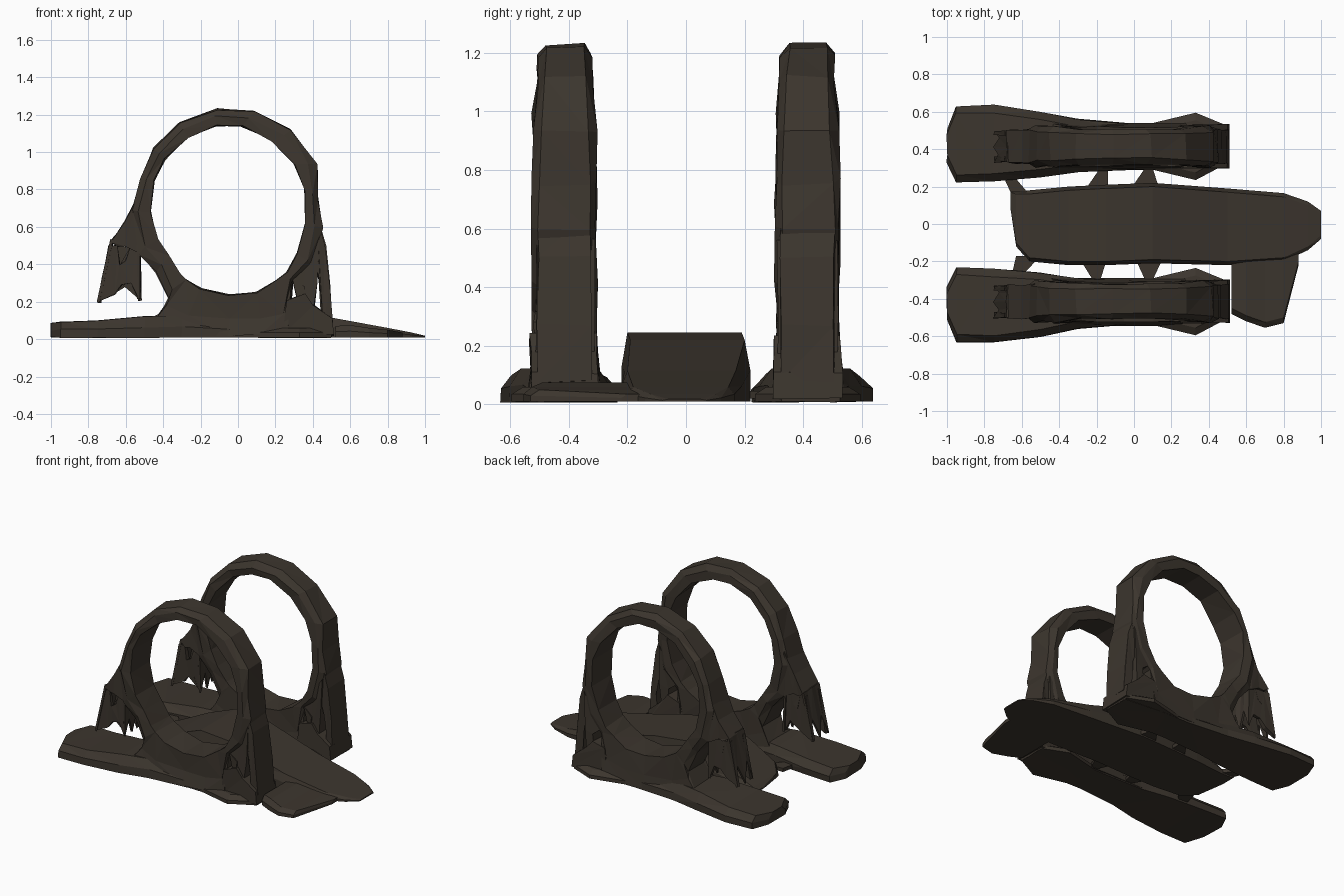
import bpy, bmesh, random
from mathutils import Vector

if "Cube" in bpy.data.objects:
    bpy.data.objects.remove(bpy.data.objects["Cube"])

random.seed(4)
mat = bpy.data.materials.new("dark brown rock")
mat.diffuse_color = (0.045, 0.036, 0.027, 1)
mat.use_nodes = True
mat.node_tree.nodes["Principled BSDF"].inputs["Base Color"].default_value = mat.diffuse_color


def finish(name, bm, jitter=0.0):
    for v in bm.verts:
        v.co += Vector([random.uniform(-jitter, jitter) for _ in range(3)])
        v.co.z = max(v.co.z, 0.0)
    bmesh.ops.triangulate(bm, faces=[f for f in bm.faces if len(f.verts) > 3])
    bmesh.ops.recalc_face_normals(bm, faces=bm.faces)
    me = bpy.data.meshes.new(name)
    bm.to_mesh(me)
    bm.free()
    me.materials.append(mat)
    ob = bpy.data.objects.new(name, me)
    bpy.context.collection.objects.link(ob)
    return ob


def loft(name, sections, closed=False, jitter=0.0):
    """Skin equal-length sections; cap the ends unless closed."""
    bm = bmesh.new()
    rows = [[bm.verts.new(p) for p in s] for s in sections]
    n = len(rows[0])
    for i in range(len(rows) if closed else len(rows) - 1):
        a, b = rows[i], rows[(i + 1) % len(rows)]
        for k in range(n):
            bm.faces.new((a[k], a[(k + 1) % n], b[(k + 1) % n], b[k]))
    if not closed:
        bm.faces.new(rows[0])
        bm.faces.new(rows[-1])
    return finish(name, bm, jitter)


def slab(name, stations, inset=0.04, jitter=0.0):
    """Stations of (x, y0, y1, top height), with sloped sides."""
    secs = []
    for x, y0, y1, t in stations:
        i = min(inset, (y1 - y0) / 4)
        z = 0.01 + (t - 0.01) * 0.5
        secs.append([(x, y0, .01), (x, y0, z), (x, y0 + i, t),
                     (x, y1 - i, t), (x, y1, z), (x, y1, .01)])
    return loft(name, secs, jitter=jitter)


def prism(name, pts, y0, y1, jitter=0.006):
    return loft(name, [[(x, y, z) for x, z in pts] for y in (y0, y1)], jitter=jitter)


def curtain(name, top, bottom, ys):
    """Ragged hanging sheet with a zigzag lower edge."""
    bm = bmesh.new()
    a = [bm.verts.new((top[0], y, top[1])) for y in ys]
    b = []
    for i, y in enumerate(ys):
        f = 1.0 if i % 2 == 0 else 0.6
        b.append(bm.verts.new((top[0] + (bottom[0] - top[0]) * f, y,
                               top[1] + (bottom[1] - top[1]) * f)))
    for i in range(len(ys) - 1):
        bm.faces.new((a[i], a[i + 1], b[i + 1], b[i]))
    ob = finish(name, bm, 0.006)
    m = ob.modifiers.new("thickness", "SOLIDIFY")
    m.thickness = 0.015


# Arch profile: inner x, z then outer x, z
ARCH = [(-.05, .235, -.05, .02), (.10, .25, .12, .02), (.20, .31, .27, .02),
        (.26, .36, .29, .30), (.32, .46, .40, .40), (.36, .62, .45, .60),
        (.355, .80, .43, .75), (.30, .94, .42, .93), (.18, 1.06, .28, 1.12),
        (.02, 1.14, .09, 1.22), (-.12, 1.14, -.11, 1.23), (-.27, 1.08, -.31, 1.16),
        (-.39, .96, -.45, 1.02), (-.45, .85, -.52, .86), (-.47, .68, -.57, .69),
        (-.43, .53, -.53, .46), (-.37, .44, -.44, .36), (-.31, .35, -.37, .21),
        (-.28, .32, -.46, .08), (-.20, .27, -.30, .02)]

for side, s in (("front", -1), ("back", 1)):
    c = 0.415 * s
    # Ring arch, narrower at the top and flared at the foot
    secs = []
    for xi, zi, xo, zo in ARCH:
        wi = 0.105 - 0.015 * (zi > 1)
        wo = 0.125 if zo < .1 else 0.11 - 0.04 * max(0, zo - .6)
        ch = 0.02 if zo > .1 else 0
        mx, mz = xi + (xo - xi) * .6, zi + (zo - zi) * .6
        secs.append([(xi, c - wi, zi), (xi, c + wi, zi), (mx, c + wi + .004, mz),
                     (xo, c + wo - ch, zo), (xo, c - wo + ch, zo), (mx, c - wi - .004, mz)])
    loft(side + "_arch", secs, closed=True, jitter=0.006)

    # Right buttress: foot and two split legs
    prism(side + "_buttress_foot", [(.24, .02), (.51, .02), (.50, .11), (.40, .18), (.36, .24), (.26, .21)],
          c - .115, c + .115)
    prism(side + "_inner_leg", [(.29, .33), (.36, .46), (.43, .56), (.42, .30), (.40, .10), (.34, .12), (.355, .28)],
          c - .10, c + .10)
    prism(side + "_outer_leg", [(.42, .66), (.47, .50), (.49, .27), (.505, .08), (.45, .08), (.45, .22), (.435, .32), (.42, .36)],
          c - .09, c + .09)
    # Pointed rock sticking out at the foot
    slab(side + "_foot_spur", [(.08, c - .12, c + .12, .06), (.33, c - .18, c + .18, .06),
                               (.50, c - .09, c + .11, .06)])

    # Left broken shoulder with hanging shards
    prism(side + "_shoulder", [(-.53, .78), (-.60, .63), (-.68, .52), (-.64, .49), (-.60, .50), (-.54, .47), (-.50, .45), (-.46, .54)],
          c - .09, c + .09)
    ys = [c - .085 + .17 * k / 4 for k in range(5)]
    curtain(side + "_outer_shards", (-.68, .53), (-.75, .20), ys)
    curtain(side + "_inner_shards", (-.54, .50), (-.535, .21), ys)
    for k in (-1, 1):
        y = c + k * .07
        prism(side + "_side_shard", [(-.69, .50), (-.645, .50), (-.63, .40), (-.60, .42), (-.58, .49), (-.54, .49),
                                     (-.535, .22), (-.57, .30), (-.62, .29), (-.66, .24), (-.75, .20)],
              y - .012, y + .012, 0.004)

# Side bases, wide on the left and slim under the arches
BASE = [(-1, .33, .51, .085), (-.95, .22, .63, .09), (-.75, .23, .635, .10), (-.5, .25, .60, .12),
        (-.3, .28, .56, .12), (0, .29, .535, .09), (.2, .29, .535, .08), (.5, .34, .51, .05)]
slab("back_base", BASE, jitter=0.004)
slab("front_base", [(x, -b, -a - .01, t) for x, a, b, t in BASE], jitter=0.004)

# Central ramp, ridged in the middle and thinning to the right tip
slab("central_ramp", [(-.66, .08, .19, .02), (-.63, -.12, .18, .04), (-.56, -.20, .18, .07), (-.35, -.22, .20, .17),
                      (-.15, -.22, .21, .245), (.1, -.21, .22, .22), (.5, -.22, .19, .115),
                      (.8, -.20, .165, .06), (.93, -.14, .12, .035), (1, -.08, .07, .018)], inset=0.02)
# Flat wing joining the ramp at the front right
slab("right_wing", [(.52, -.48, -.15, .07), (.6, -.52, -.15, .075), (.7, -.555, -.15, .06),
                    (.8, -.53, -.15, .05), (.88, -.22, -.14, .035)], inset=0.03)

# Thin rock webs between the ramp and the bases
for x0, x1, xt, s in ((-.66, -.57, -.70, 1), (-.27, -.14, -.16, 1), (-.03, .14, .08, 1),
                      (-.63, -.50, -.64, -1), (-.30, -.14, -.20, -1), (.0, .16, .08, -1)):
    loft("rock_web", [[(x0, .17 * s, z), (x1, .17 * s, z), (xt + .02, .30 * s, z), (xt - .02, .30 * s, z)]
                      for z in (.02, .045)])
